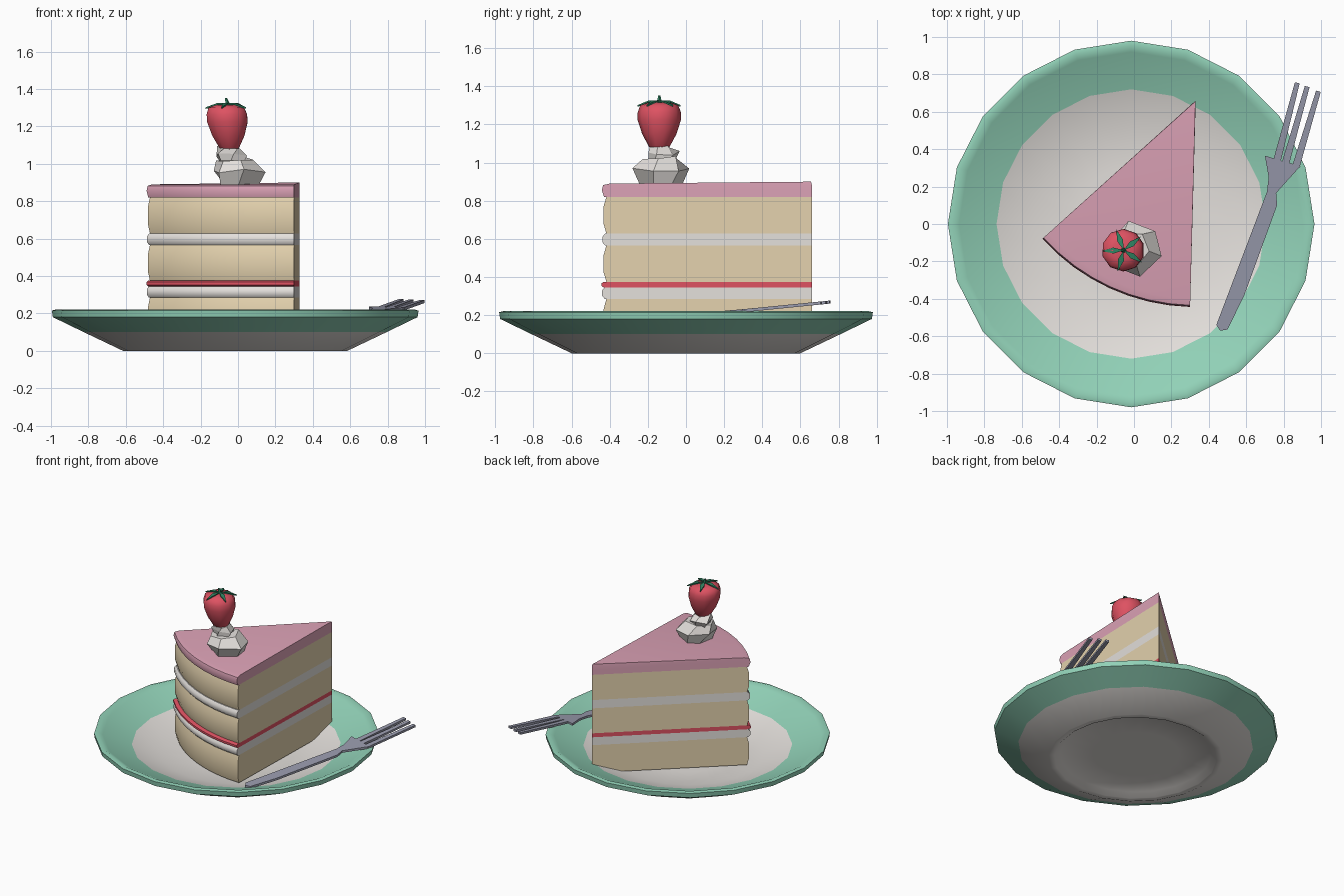
import bpy, math, random
from mathutils import Vector

if "Cube" in bpy.data.objects:
    bpy.data.objects.remove(bpy.data.objects["Cube"])

random.seed(4)

def srgb(r, g, b):
    f = lambda c: c / 12.92 if c <= 0.04045 else ((c + 0.055) / 1.055) ** 2.4
    return (f(r / 255), f(g / 255), f(b / 255), 1)

def mat(name, *rgb):
    m = bpy.data.materials.new(name)
    m.diffuse_color = srgb(*rgb)
    m.use_nodes = True
    m.node_tree.nodes["Principled BSDF"].inputs["Base Color"].default_value = m.diffuse_color
    return m

WHITE = mat("cream white", 228, 224, 220)
MINT = mat("mint green", 146, 210, 184)
SPONGE = mat("sponge yellow", 228, 210, 174)
PINK = mat("pink icing", 220, 162, 182)
RED = mat("berry red", 222, 82, 98)
LEAF = mat("leaf green", 48, 132, 98)
STEEL = mat("steel grey", 152, 154, 172)

def build(name, verts, faces, mats, smooth=None):
    me = bpy.data.meshes.new(name)
    me.from_pydata([tuple(v) for v in verts], [], faces)
    ob = bpy.data.objects.new(name, me)
    bpy.context.collection.objects.link(ob)
    for m in mats:
        me.materials.append(m)
    if smooth:
        bpy.ops.object.select_all(action='DESELECT')
        ob.select_set(True)
        bpy.context.view_layer.objects.active = ob
        bpy.ops.object.shade_smooth_by_angle(angle=math.radians(smooth))
    return ob

def loft(name, rings, mats, smooth=None):
    """Joins equal rings (counter-clockwise, going up) and caps both ends."""
    n = len(rings[0])
    faces = [tuple(reversed(range(n)))]
    for k in range(len(rings) - 1):
        for i in range(n):
            j = (i + 1) % n
            faces.append((k*n + i, k*n + j, (k+1)*n + j, (k+1)*n + i))
    faces.append(tuple(range((len(rings) - 1) * n, len(rings) * n)))
    return build(name, [v for r in rings for v in r], faces, mats, smooth)

def circle(cx, cy, r, z, n, start=0.0):
    return [(cx + r * math.cos(start + 2*math.pi*i/n),
             cy + r * math.sin(start + 2*math.pi*i/n), z) for i in range(n)]

# Plate: turned profile from underside centre, round the rim, to the floor
profile = [(.3, .03), (.52, .03), (.56, 0), (.60, 0), (.81, .10), (.975, .18),
           (.98, .215), (.955, .222), (.92, .205), (.72, .13), (.52, .065), (.3, .06)]
SIDES = 20
plate = loft("plate", [circle(-.015, 0, r, z, SIDES, math.pi / 2) for r, z in profile],
             [WHITE, MINT], 50)
for p in plate.data.polygons:
    ring = (p.index - 1) // SIDES
    p.material_index = 1 if 4 <= ring <= 8 and 0 < p.index < len(plate.data.polygons) - 1 else 0

# Cake slice: wedge layers with a rounded outer arc centred on the tip
TIP = Vector((.33, .66))
A0 = math.atan2(-.73, -.81)
A1 = math.atan2(-1.10, -.03)

def wedge(radius, z, rise=0.0, tip=0.0):
    ring = [(TIP.x - tip * .4, TIP.y - tip, z + rise)]
    for i in range(9):
        a = A0 + (A1 - A0) * i / 8
        ring.append((TIP.x + radius * math.cos(a), TIP.y + radius * math.sin(a), z))
    return ring

layers = [("bottom_sponge", .075, .285, 1.092, SPONGE), ("lower_cream", .285, .345, 1.100, WHITE),
          ("jam", .345, .375, 1.104, RED), ("middle_sponge", .375, .565, 1.092, SPONGE),
          ("upper_cream", .565, .628, 1.098, WHITE), ("top_sponge", .628, .82, 1.092, SPONGE)]
for name, z0, z1, r, m in layers:
    h = z1 - z0
    loft(name, [wedge(r - .014, z0), wedge(r, z0 + h * .25), wedge(r, z1 - h * .25),
                wedge(r - .014, z1)], [m], 45)
loft("pink_icing", [wedge(1.09, .82), wedge(1.102, .855), wedge(1.095, .882),
                    wedge(1.06, .89, .01, .004)], [PINK], 45)

# Whipped cream: two faceted, uneven dollops
def dollop(name, specs, n):
    rings = []
    for k, (cx, cy, r, z) in enumerate(specs):
        ring = circle(cx, cy, r, z, n, .5 + .25 * k)
        rings.append([(x + random.uniform(-.012, .012), y + random.uniform(-.012, .012),
                       zz + random.uniform(-.012, .012)) for x, y, zz in ring])
    loft(name, rings, [WHITE])

dollop("cream_base", [(.01, -.12, .11, .885), (-.0, -.13, .145, .96), (-.02, -.14, .10, 1.025)], 6)
dollop("cream_peak", [(-.03, -.13, .06, 1.0), (-.04, -.125, .085, 1.05), (-.04, -.135, .06, 1.09)], 6)

# Strawberry: tapered smooth body
BX, BY = -.055, -.14
berry = [(.03, 1.06), (.055, 1.085), (.09, 1.15), (.114, 1.225), (.113, 1.265),
         (.10, 1.30), (.055, 1.315)]
loft("strawberry", [circle(BX + .01 * (1.2 - z) / .14, BY, r, z, 10, .3) for r, z in berry], [RED], 80)

# Strawberry leaves: five narrow drooping blades and a stem
for i in range(5):
    a = math.pi / 2 + .35 + i * 2 * math.pi / 5
    d = Vector((math.cos(a), math.sin(a), 0))
    s = Vector((-d.y, d.x, 0))
    c = Vector((BX, BY, 0))
    up = Vector((0, 0, 1))
    pts = [c + up * 1.325, c + d * .055 + s * .016 + up * 1.325,
           c + d * .118 + up * 1.302, c + d * .055 - s * .016 + up * 1.325]
    low = [p - up * .008 for p in pts]
    build(f"leaf_{i + 1}", pts + low,
          [(0, 3, 2, 1), (4, 5, 6, 7)] + [(k, (k+1) % 4, (k+1) % 4 + 4, k + 4) for k in range(4)],
          [LEAF])
loft("stem", [circle(BX, BY, .014, 1.315, 5), circle(BX - .01, BY, .006, 1.352, 5)], [LEAF])

# Fork: flat plates following a gentle slope up over the rim
def fork_z(y):
    return .15 + (y + .56) * .085 if y < .3 else .223 + (y - .3) * .10

def fork_plate(name, outline, thick=.016):
    loft(name, [[(x, y, fork_z(y) - thick / 2) for x, y in outline],
                [(x, y, fork_z(y) + thick / 2) for x, y in outline]], [STEEL])

fork_plate("fork_handle", [(.46, -.57), (.50, -.565), (.59, -.38), (.765, .10),
                           (.76, .17), (.71, .17), (.44, -.54)])
fork_plate("fork_head", [(.71, .165), (.76, .165), (.80, .21), (.89, .31), (.80, .335), (.70, .365), (.72, .25)])
for i, (base, end) in enumerate([((.765, .34), (.872, .755)), ((.81, .325), (.925, .735)),
                                 ((.865, .305), (.985, .71))]):
    b, e = Vector(base), Vector(end)
    s = Vector(((e - b).y, -(e - b).x)).normalized()
    fork_plate(f"fork_tine_{i + 1}", [b - s * .02, b + s * .02, e + s * .014, e - s * .012])
